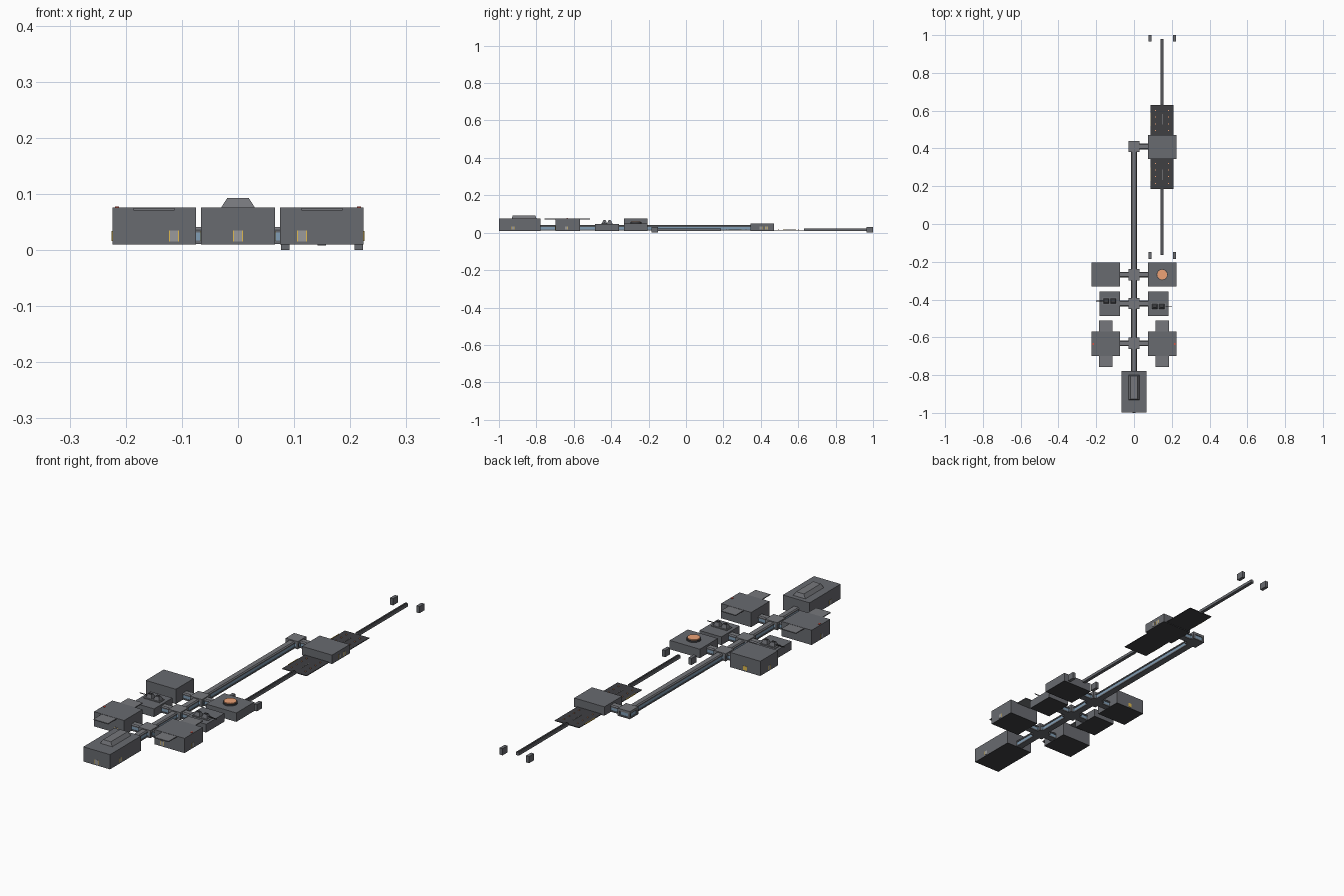
import bpy, math

if "Cube" in bpy.data.objects:
    bpy.data.objects.remove(bpy.data.objects["Cube"])

def mat(name, r, g, b):
    m = bpy.data.materials.new(name)
    m.diffuse_color = (r, g, b, 1)
    m.use_nodes = True
    m.node_tree.nodes["Principled BSDF"].inputs["Base Color"].default_value = m.diffuse_color
    return m

HULL = mat("hull_grey", .14, .145, .16)
ROOF = mat("roof_grey", .18, .185, .20)
DARK = mat("dark_floor", .05, .05, .055)
GLASS = mat("window_blue", .22, .34, .46)
YELLOW = mat("warning_yellow", .75, .5, .08)
PANEL = mat("door_panel", .32, .32, .33)
COPPER = mat("copper", .85, .36, .18)
RED = mat("red_lamp", .7, .08, .05)
BOTTOM = 0.011

def prism(name, ring0, ring1, material):
    """Solid between two matching rings of points."""
    n = len(ring0)
    faces = [tuple(reversed(range(n))), tuple(range(n, 2 * n))]
    faces += [(i, (i + 1) % n, n + (i + 1) % n, n + i) for i in range(n)]
    me = bpy.data.meshes.new(name)
    me.from_pydata(list(ring0) + list(ring1), [], faces)
    me.materials.append(material)
    ob = bpy.data.objects.new(name, me)
    bpy.context.collection.objects.link(ob)
    return ob

def box(name, x0, x1, y0, y1, z0, z1, material=HULL, inset=(0, 0)):
    """Box by its limits; inset tapers the top in x and y."""
    x0, x1 = sorted((x0, x1))
    a, b = inset
    return prism(name,
                 [(x0, y0, z0), (x1, y0, z0), (x1, y1, z0), (x0, y1, z0)],
                 [(x0 + a, y0 + b, z1), (x1 - a, y0 + b, z1),
                  (x1 - a, y1 - b, z1), (x0 + a, y1 - b, z1)], material)

def cylinder(name, r, h, loc, material, rot=(0, 0, 0), n=32):
    bpy.ops.mesh.primitive_cylinder_add(vertices=n, radius=r, depth=h, location=loc, rotation=rot)
    ob = bpy.context.object
    ob.name = name
    ob.data.materials.append(material)
    bpy.ops.object.shade_smooth_by_angle()
    return ob

def corridor(name, axis, a, b, c):
    """Covered walkway along x or y from a to b, centred on c."""
    def slab(part, w, z0, z1, m, ins=0):
        if axis == 'y':
            box(name + part, c - w, c + w, a, b, z0, z1, m, (ins, 0))
        else:
            box(name + part, a, b, c - w, c + w, z0, z1, m, (0, ins))
    slab("_floor", .015, BOTTOM, .017, HULL)
    slab("_glass", .0125, .017, .031, GLASS)
    slab("_roof", .015, .031, .036, HULL)
    slab("_roof_cap", .015, .036, .041, ROOF, .004)

def junction(y):
    """Square crossing with corner posts and glazed walls."""
    box("junction_floor", -.03, .03, y - .03, y + .03, BOTTOM, .017)
    box("junction_roof", -.03, .03, y - .03, y + .03, .034, .045, ROOF)
    box("junction_glass", -.026, .026, y - .026, y + .026, .017, .034, GLASS)
    for sx in (-1, 1):
        for sy in (-1, 1):
            box("junction_post", sx * .02, sx * .03,
                min(y + sy * .02, y + sy * .03), max(y + sy * .02, y + sy * .03), .017, .034)

def door_y(x, y):
    """Door panel with yellow jambs on a front wall."""
    box("door", x - .007, x + .007, y, y + .003, .015, .035, PANEL)
    for s in (-1, 1):
        box("door_jamb", x + s * .007, x + s * .009, y, y + .003, .015, .035, YELLOW)

def door_x(x, y):
    box("side_door", x - .001, x + .001, y - .006, y + .006, .016, .034, PANEL)
    for s in (-1, 1):
        box("side_door_jamb", x - .001, x + .001, y + s * .007 - .001, y + s * .007 + .001,
            .016, .034, YELLOW)

def room(name, s, x1, y0, y1, top):
    box(name, s * .075, s * x1, y0, y1, BOTTOM, top)
    box(name + "_underfloor", s * .075, s * x1, y0, y1, BOTTOM - .0008, BOTTOM, DARK)

# Bridge at the front end
box("bridge", -.066, .066, -.999, -.779, BOTTOM, .076)
box("bridge_underfloor", -.066, .066, -.999, -.779, BOTTOM - .0008, BOTTOM, DARK)
box("bridge_skylight", -.03, .03, -.932, -.8, .076, .093, ROOF, (.011, .006))
door_y(0, -1.0)
for s in (-1, 1):
    door_x(s * .066, -.925)

# Spine corridor, junctions and side links
ROWS = (-.632, -.421, -.268, .41)
stops = [-.779] + [v for y in ROWS for v in (y - .03, y + .03)]
for a, b in zip(stops[0:-1:2], stops[1::2]):
    corridor("spine", 'y', a, b, 0)
for y in ROWS:
    junction(y)
    for s in (-1, 1):
        if y < 0 or s > 0:
            corridor("link", 'x', *sorted((s * .03, s * .075)), y)

for s in (-1, 1):
    # Large rooms with roof-level wing slabs
    room("wing_room", s, .224, -.698, -.568, .076)
    for y0, y1 in ((-.757, -.698), (-.568, -.512)):
        box("wing_slab", s * .113, s * .186, y0, y1, .071, .075, ROOF)
    door_y(s * .114, -.700)
    door_x(s * .224, -.64)
    box("roof_lamp", s * .212, s * .219, -.64, -.63, .076, .078, RED)

    # Low rooms with roof emplacements
    room("low_room", s, .183, -.486, -.357, .047)
    yc = -.436 if s > 0 else -.408
    box("mount_plate", s * .09, s * .17, yc - .018, yc + .018, .047, .05, ROOF)
    for x in (.11, .147):
        box("mount_housing", s * (x - .015), s * (x + .015), yc - .013, yc + .013,
            .05, .066, HULL, (.006, .006))
        box("mount_cap", s * (x - .007), s * (x + .007), yc - .005, yc + .005, .066, .068, DARK)
    cylinder("barrel", .002, .06, (s * .17, yc, .056), DARK, (0, math.pi / 2, 0), 8)

# Tall room on the left, reactor room with copper lid on the right
room("tall_room", -1, .224, -.332, -.205, .076)
door_x(-.224, -.268)
box("back_door", -.158, -.14, -.207, -.204, .016, .034, YELLOW)
room("reactor_room", 1, .224, -.332, -.205, .05)
cylinder("reactor_collar", .03, .008, (.149, -.268, .053), DARK)
cylinder("reactor_lid", .026, .008, (.149, -.268, .057), COPPER)

# Station building
room("station", 1, .224, .345, .47, .05)
door_x(.224, .4)
door_x(.224, .43)

# Platforms, tracks and end posts, repeated either side of the station
YC = .408
for s in (-1, 1):
    def span(a, b):
        return sorted((YC + s * a, YC + s * b))
    box("platform", .088, .209, *span(.0625, .222), .012, .015, DARK)
    box("platform_edge", .087, .0895, *span(.11, .18), .012, .0165, YELLOW)
    box("platform_centre_line", .148, .150, *span(.12, .175), .015, .0165, PANEL)
    for i in range(4):
        for x in (.115, .183):
            y0, y1 = span(.085 + i * .035, .090 + i * .035)
            box("platform_light", x - .0025, x + .0025, y0, y1, .015, .018, COPPER)
    box("track_beam", .1415, .1565, *span(.222, .571), .008, .021)
    box("track_slot", .146, .152, *span(.222, .571), .021, .023, DARK)
    for x in (.0765, .2075):
        box("end_post", x, x + .015, *span(.557, .592), 0, .03)
